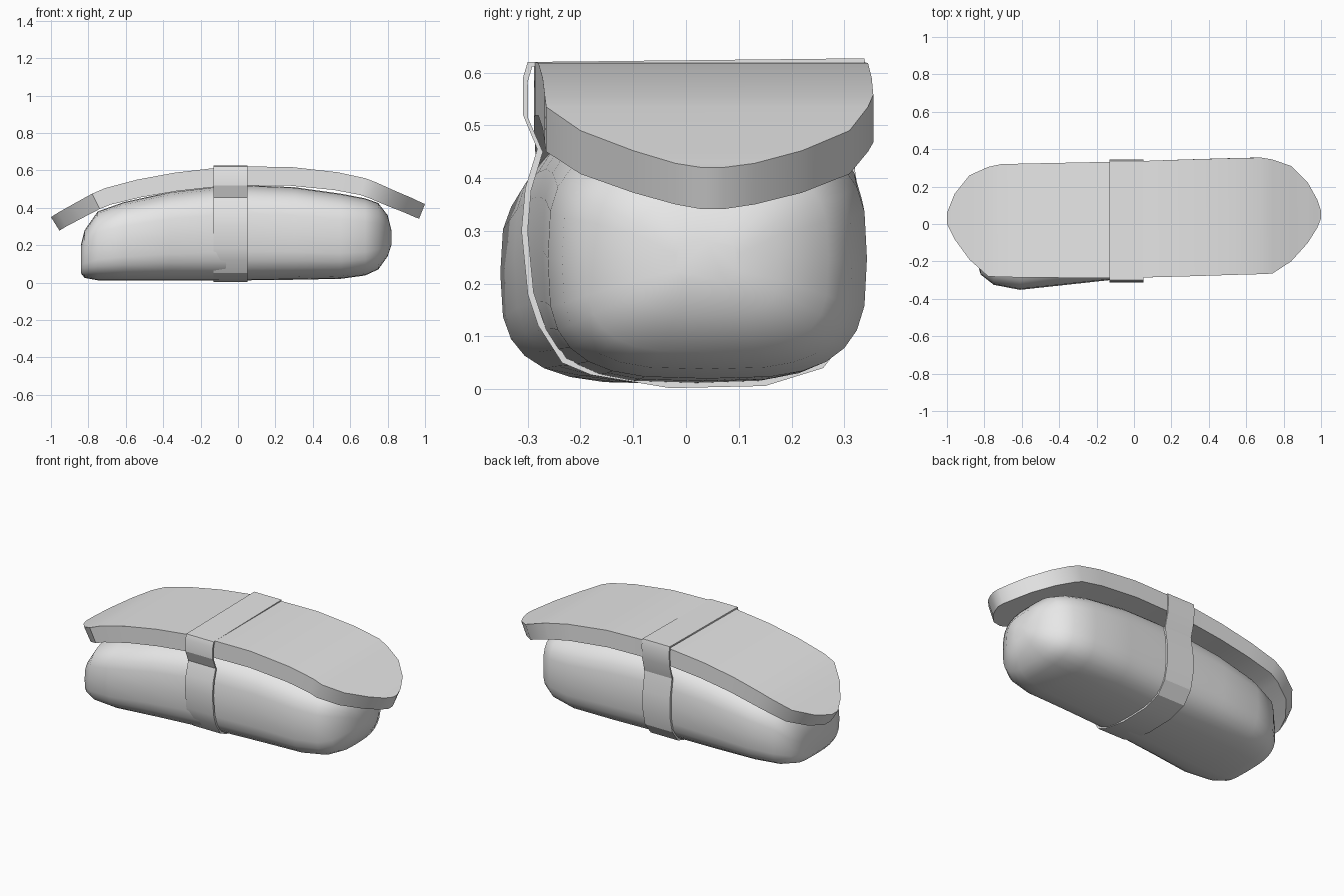
import bpy, bmesh, math
from mathutils import Vector

cube = bpy.data.objects.get("Cube")
if cube:
    bpy.data.objects.remove(cube, do_unlink=True)

grey = bpy.data.materials.new("light grey")
grey.use_nodes = True
grey.diffuse_color = (0.8, 0.8, 0.8, 1)
grey.node_tree.nodes["Principled BSDF"].inputs["Base Color"].default_value = (0.8, 0.8, 0.8, 1)


def loft(name, rings, closed=False, angle=30):
    """Skin a list of equal rings; cap the ends, or join last to first."""
    bm = bmesh.new()
    loops = [[bm.verts.new(p) for p in ring] for ring in rings]
    n = len(loops[0])
    pairs = list(zip(loops, loops[1:]))
    if closed:
        pairs.append((loops[-1], loops[0]))
    else:
        bm.faces.new(loops[0])
        bm.faces.new(loops[-1])
    for a, b in pairs:
        for i in range(n):
            j = (i + 1) % n
            bm.faces.new((a[i], a[j], b[j], b[i]))
    bmesh.ops.recalc_face_normals(bm, faces=bm.faces)
    mesh = bpy.data.meshes.new(name)
    bm.to_mesh(mesh)
    bm.free()
    mesh.materials.append(grey)
    obj = bpy.data.objects.new(name, mesh)
    bpy.context.collection.objects.link(obj)
    bpy.ops.object.select_all(action="DESELECT")
    obj.select_set(True)
    bpy.context.view_layer.objects.active = obj
    bpy.ops.object.shade_smooth_by_angle(angle=math.radians(angle))
    return obj


# Rice base: rounded-square sections (x, front y, back y, bottom z, top z)
sections = [
    (-0.84, -0.20, 0.10, 0.05, 0.20),
    (-0.82, -0.27, 0.19, 0.025, 0.28),
    (-0.75, -0.325, 0.26, 0.012, 0.38),
    (-0.61, -0.352, 0.30, 0.010, 0.43),
    (-0.36, -0.325, 0.315, 0.010, 0.485),
    (-0.13, -0.30, 0.32, 0.010, 0.512),
    (0.05, -0.285, 0.325, 0.012, 0.52),
    (0.30, -0.272, 0.338, 0.015, 0.51),
    (0.55, -0.262, 0.343, 0.020, 0.475),
    (0.68, -0.235, 0.315, 0.038, 0.45),
    (0.75, -0.19, 0.27, 0.07, 0.425),
    (0.80, -0.10, 0.18, 0.14, 0.36),
    (0.82, -0.02, 0.10, 0.20, 0.28),
]


def rounded(x, front, back, low, high, count=28, power=0.62):
    ring = []
    for i in range(count):
        t = math.tau * i / count
        c, s = math.cos(t), math.sin(t)
        ring.append((x,
                     (front + back) / 2 + (back - front) / 2 * math.copysign(abs(c) ** power, c),
                     (low + high) / 2 + (high - low) / 2 * math.copysign(abs(s) ** power, s)))
    return ring


loft("rice_base", [rounded(*s) for s in sections], angle=50)

# Arched topping slab: (x, front y, back y, top z), thickened along the arch normal
arch = [
    (-1.0, 0.0, 0.06, 0.35), (-0.96, -0.08, 0.16, 0.375), (-0.88, -0.19, 0.26, 0.42),
    (-0.78, -0.28, 0.305, 0.475), (-0.71, -0.284, 0.32, 0.505), (-0.54, -0.286, 0.324, 0.55),
    (-0.34, -0.288, 0.328, 0.587), (-0.10, -0.288, 0.333, 0.615), (0.05, -0.286, 0.337, 0.62),
    (0.28, -0.28, 0.345, 0.618), (0.53, -0.272, 0.352, 0.59), (0.68, -0.268, 0.355, 0.558),
    (0.74, -0.265, 0.345, 0.535), (0.84, -0.20, 0.31, 0.49), (0.93, -0.10, 0.22, 0.452),
    (0.98, -0.02, 0.13, 0.428), (1.0, 0.03, 0.07, 0.42),
]
slab = []
for i, (x, front, back, z) in enumerate(arch):
    before, after = arch[max(i - 1, 0)], arch[min(i + 1, len(arch) - 1)]
    normal = Vector((before[3] - after[3], 0, after[0] - before[0])).normalized()
    thick = 0.085 + 0.016 * (1 - x * x)
    down = Vector((x, 0, z)) - normal * thick
    slab.append([(x, front, z), (x, back, z),
                 (down.x, back, down.z), (down.x, front, down.z)])
loft("topping_slab", slab)

# Thin wrapping band: loop of (y, z) points, pinched in below the slab
path = [
    (-0.300, 0.620), (-0.309, 0.59), (-0.309, 0.52), (-0.282, 0.455), (-0.305, 0.38),
    (-0.312, 0.30), (-0.300, 0.18), (-0.280, 0.12), (-0.235, 0.05), (-0.18, 0.027),
    (-0.03, 0.002), (0.15, 0.006), (0.26, 0.040), (0.315, 0.11), (0.335, 0.20),
    (0.335, 0.32), (0.318, 0.43), (0.34, 0.51), (0.346, 0.59), (0.338, 0.627),
]
band = []
for y, z in path:
    inner = Vector((y, z)) + (Vector((0.02, 0.3)) - Vector((y, z))).normalized() * 0.012
    band.append([(-0.13, y, z), (0.05, y, z), (0.05, inner.x, inner.y), (-0.13, inner.x, inner.y)])
loft("wrapping_band", band, closed=True, angle=20)
